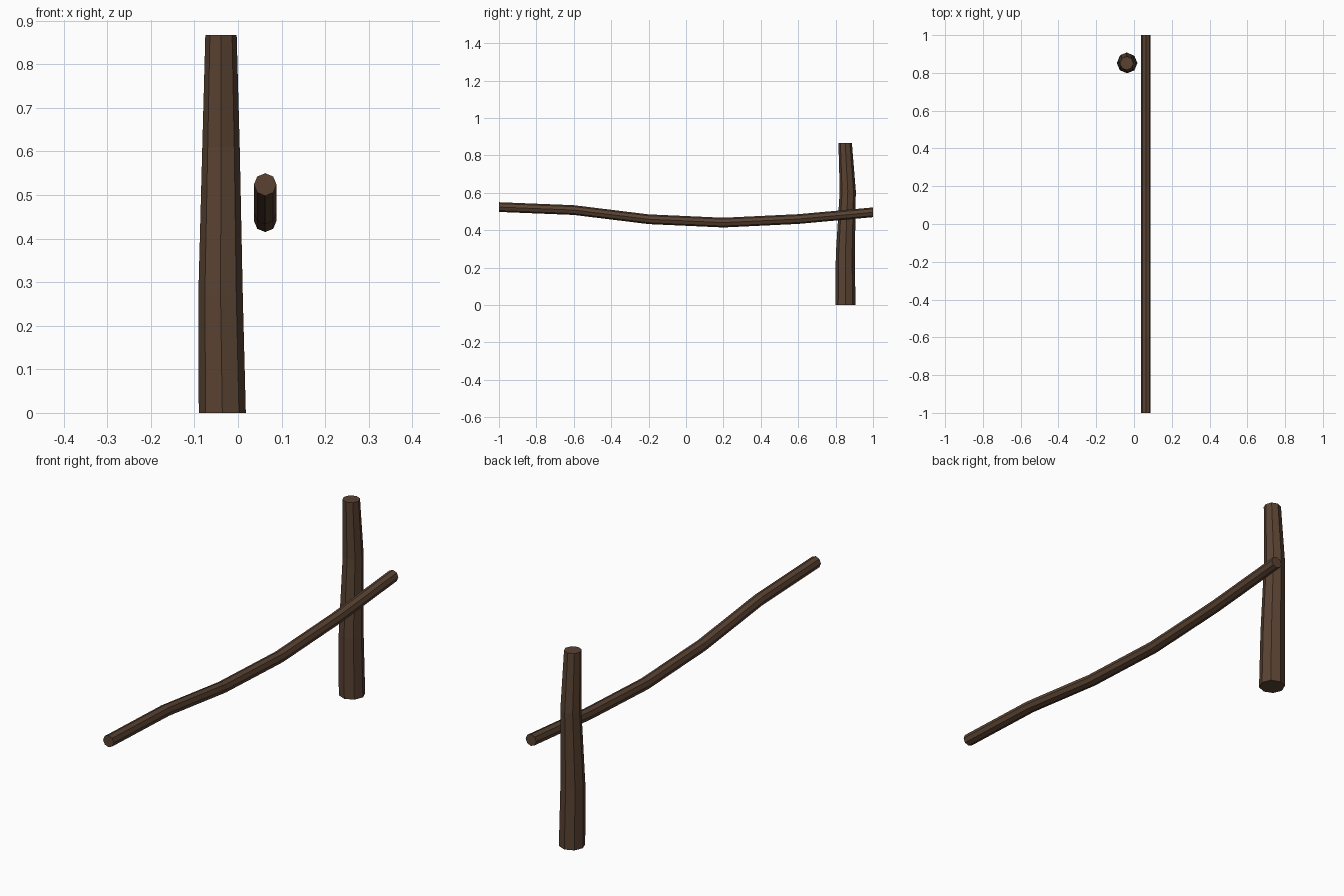
import bpy, bmesh
from math import sin, cos, pi
from mathutils import Vector

if "Cube" in bpy.data.objects:
    bpy.data.objects.remove(bpy.data.objects["Cube"])

SIDES = 8
wood = bpy.data.materials.new("dark_wood")
wood.diffuse_color = (0.10, 0.055, 0.032, 1)
wood.use_nodes = True
wood.node_tree.nodes["Principled BSDF"].inputs["Base Color"].default_value = wood.diffuse_color


def pole(name, stations, u, v):
    """Loft octagonal rings through (centre, radius) stations; u x v is the length axis."""
    u, v = Vector(u), Vector(v)
    bm = bmesh.new()
    rings = []
    for centre, r in stations:
        rings.append([bm.verts.new(Vector(centre) + r * (cos(a) * u + sin(a) * v))
                      for a in (2 * pi * i / SIDES for i in range(SIDES))])
    for lo, hi in zip(rings, rings[1:]):
        for i in range(SIDES):
            j = (i + 1) % SIDES
            bm.faces.new((lo[i], lo[j], hi[j], hi[i]))
    bm.faces.new(rings[0][::-1])
    bm.faces.new(rings[-1])
    bmesh.ops.recalc_face_normals(bm, faces=bm.faces)
    mesh = bpy.data.meshes.new(name)
    bm.to_mesh(mesh)
    bm.free()
    mesh.materials.append(wood)
    bpy.context.collection.objects.link(bpy.data.objects.new(name, mesh))


# Tapered, slightly crooked upright post
pole("fence_post", [
    ((-0.036, 0.852, 0.0), 0.054),
    ((-0.040, 0.852, 0.27), 0.051),
    ((-0.039, 0.865, 0.61), 0.043),
    ((-0.039, 0.851, 0.867), 0.036),
], (1, 0, 0), (0, 1, 0))

# Long sagging rail beside the post
sag = [0.524, 0.508, 0.459, 0.441, 0.460, 0.496]
pole("fence_rail", [((0.0625, -1 + 0.4 * i, z), 0.026) for i, z in enumerate(sag)],
     (0, 0, 1), (1, 0, 0))
